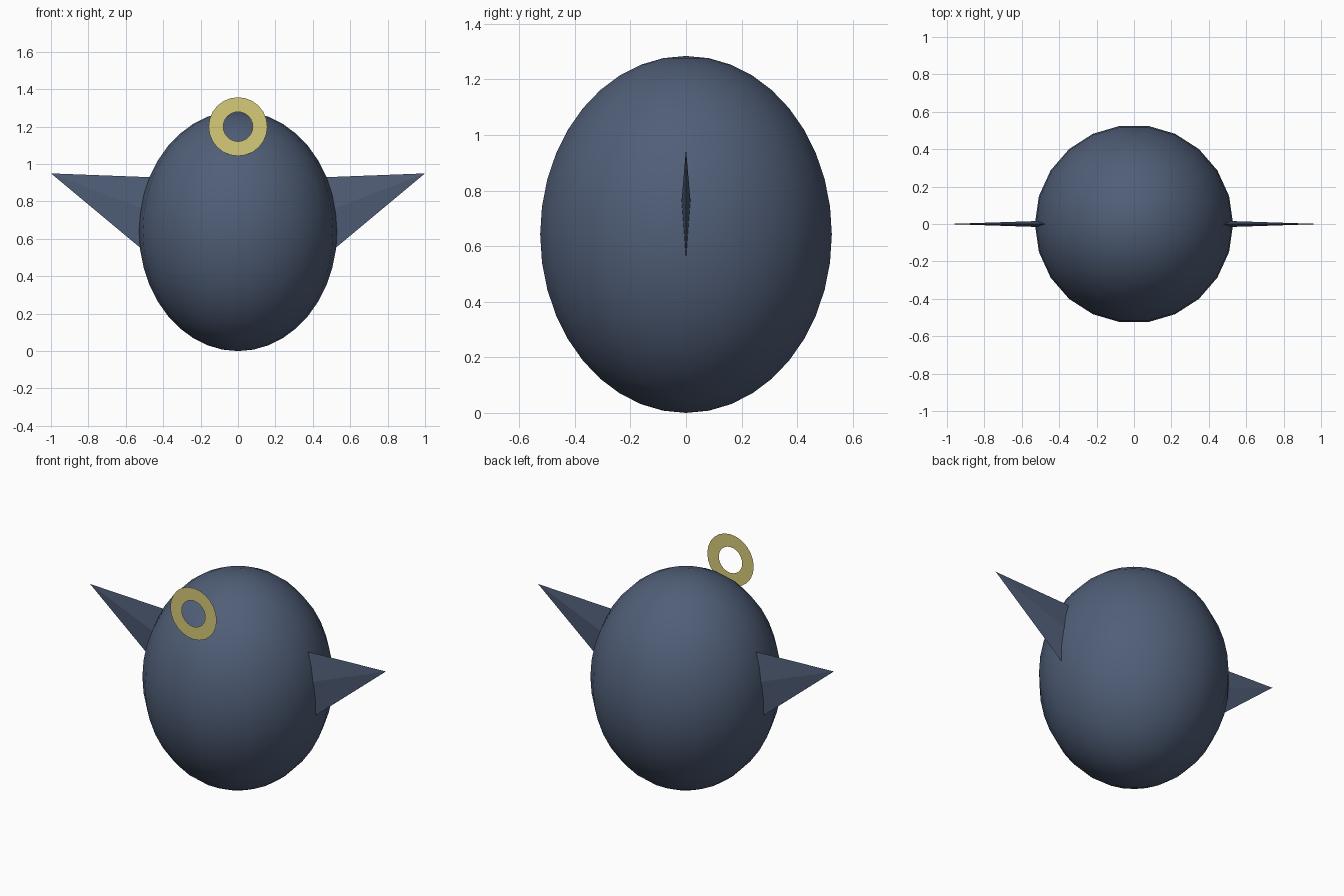
import bpy, bmesh
from math import sin, cos, pi
from mathutils import Vector

cube = bpy.data.objects.get("Cube")
if cube:
    bpy.data.objects.remove(cube, do_unlink=True)


def material(name, color):
    m = bpy.data.materials.new(name)
    m.use_nodes = True
    m.diffuse_color = color
    bsdf = next(n for n in m.node_tree.nodes if n.type == 'BSDF_PRINCIPLED')
    bsdf.inputs["Base Color"].default_value = color
    return m


def finish(name, bm, mat, smooth=False):
    bmesh.ops.remove_doubles(bm, verts=bm.verts, dist=0.0001)
    if smooth or len(bm.faces) < 8:
        bmesh.ops.recalc_face_normals(bm, faces=bm.faces)
    for f in bm.faces:
        f.smooth = smooth
    mesh = bpy.data.meshes.new(name)
    bm.to_mesh(mesh)
    bm.free()
    mesh.materials.append(mat)
    obj = bpy.data.objects.new(name, mesh)
    bpy.context.collection.objects.link(obj)
    return obj


slate = material("slate_blue", (0.08, 0.112, 0.185, 1))
gold = material("pale_gold", (0.68, 0.60, 0.19, 1))

# Egg-shaped body: half ellipse turned around the vertical axis
RADIUS, HALF_HEIGHT, SEGMENTS, RINGS = 0.53, 0.642, 22, 20
bm = bmesh.new()
profile = [bm.verts.new((RADIUS * sin(pi * i / RINGS), 0,
                         HALF_HEIGHT * (1 - cos(pi * i / RINGS))))
           for i in range(RINGS + 1)]
edges = [bm.edges.new(pair) for pair in zip(profile, profile[1:])]
bmesh.ops.spin(bm, geom=profile + edges, cent=(0, 0, 0), axis=(0, 0, 1),
               angle=2 * pi, steps=SEGMENTS)
bmesh.ops.dissolve_degenerate(bm, dist=0.0001, edges=bm.edges)
finish("body", bm, slate, smooth=True)


# Thin four-sided spike wings, rooted inside the body
def wing(name, side):
    bm = bmesh.new()
    tip = bm.verts.new((side, 0, 0.95))
    base = [bm.verts.new((side * 0.45, y, z)) for y, z in
            ((0, 0.929), (0.018, 0.738), (0, 0.492), (-0.018, 0.738))]
    bm.faces.new(base)
    for i in range(4):
        bm.faces.new((base[i], base[(i + 1) % 4], tip))
    finish(name, bm, slate)


wing("left_wing", 1)
wing("right_wing", -1)

# Flat ring floating upright in front of the crown
bm = bmesh.new()
center = Vector((0, -0.43, 1.2))
loops = []
for r in (0.079, 0.157):
    loops.append([bm.verts.new(center + Vector((r * cos(2 * pi * i / 24), 0,
                                                r * sin(2 * pi * i / 24))))
                  for i in range(24)])
inner, outer = loops
for i in range(24):
    j = (i + 1) % 24
    bm.faces.new((inner[i], outer[i], outer[j], inner[j]))
finish("ring", bm, gold)
